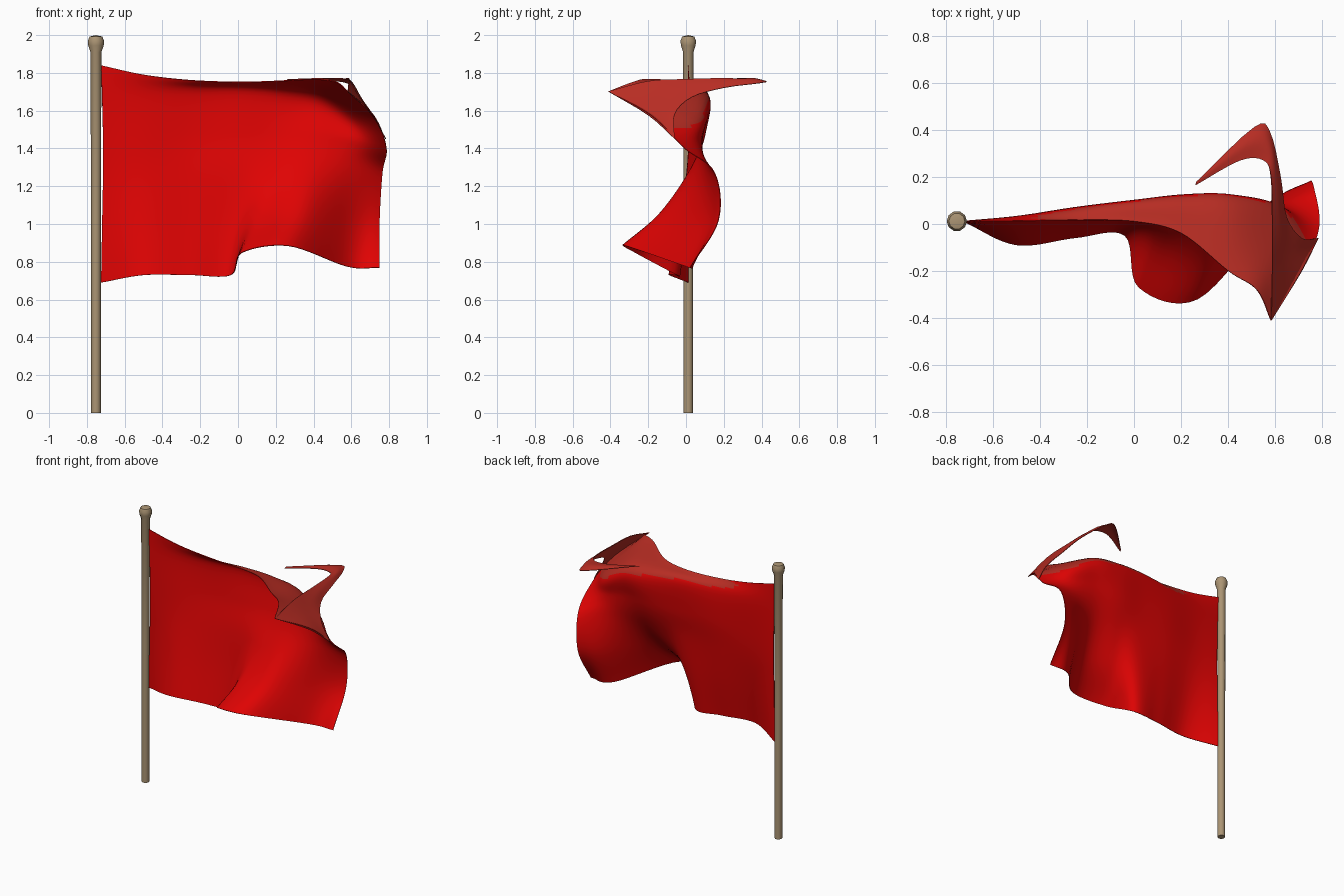
import bpy, bmesh, math
from mathutils import Vector

if "Cube" in bpy.data.objects:
    bpy.data.objects.remove(bpy.data.objects["Cube"])


def material(name, rgb):
    m = bpy.data.materials.new(name)
    m.diffuse_color = (*rgb, 1)
    m.use_nodes = True
    m.node_tree.nodes["Principled BSDF"].inputs["Base Color"].default_value = m.diffuse_color
    return m


RED = material("bright red", (0.74, 0.001, 0.001))
PALE = material("faded red", (0.48, 0.026, 0.017))
WOOD = material("tan wood", (0.41, 0.30, 0.175))


def spline(pts, n):
    """Catmull-Rom curve through pts, n steps per span."""
    p = [Vector(q) for q in pts]
    p = [2 * p[0] - p[1]] + p + [2 * p[-1] - p[-2]]
    out = []
    for i in range(1, len(p) - 2):
        a, b, c, d = p[i - 1:i + 3]
        for k in range(n):
            t = k / n
            out.append(0.5 * (2 * b + (c - a) * t + (2 * a - 5 * b + 4 * c - d) * t * t
                              + (3 * b - a - 3 * c + d) * t ** 3))
    return out + [p[-2]]


def finish(bm, name, mats, angle):
    me = bpy.data.meshes.new(name)
    bm.to_mesh(me)
    bm.free()
    for m in mats:
        me.materials.append(m)
    ob = bpy.data.objects.new(name, me)
    bpy.context.collection.objects.link(ob)
    bpy.ops.object.select_all(action='DESELECT')
    ob.select_set(True)
    bpy.context.view_layer.objects.active = ob
    bpy.ops.object.shade_smooth_by_angle(angle=math.radians(angle))
    return ob


def cloth(name, columns, n, all_pale=False):
    """Thin sheet lofted through columns of control points."""
    cols = [spline(c, n) for c in columns]
    rows = [spline(r, n) for r in zip(*cols)]
    bm = bmesh.new()
    vs = [[bm.verts.new(p) for p in r] for r in rows]
    for a, b in zip(vs, vs[1:]):
        for i in range(len(a) - 1):
            bm.faces.new((a[i], a[i + 1], b[i + 1], b[i]))
    bm.normal_update()
    bmesh.ops.solidify(bm, geom=bm.faces[:], thickness=0.004)
    bmesh.ops.recalc_face_normals(bm, faces=bm.faces[:])
    # upward-facing back of the top fold is faded
    for f in bm.faces:
        c = f.calc_center_median()
        up = f.normal.z > 0.4 and c.z > 1.5 and f.normal.y > 0
        f.material_index = int(all_pale or up)
    return finish(bm, name, (RED, PALE), 50)


# Pole with a rounded knob
bm = bmesh.new()
prof = [(0, 0), (.026, 0), (.026, 1.0), (.029, 1.91), (.041, 1.945),
        (.043, 1.97), (.034, 1.992), (0, 2.0)]
vs = [bm.verts.new((r, 0, z)) for r, z in prof]
es = [bm.edges.new(e) for e in zip(vs, vs[1:])]
bmesh.ops.spin(bm, geom=vs + es, axis=(0, 0, 1), cent=(0, 0, 0),
               angle=2 * math.pi, steps=10)
bmesh.ops.remove_doubles(bm, verts=bm.verts[:], dist=0.0005)
bmesh.ops.recalc_face_normals(bm, faces=bm.faces[:])
bmesh.ops.translate(bm, verts=bm.verts[:], vec=(-.752, .012, 0))
finish(bm, "pole", (WOOD,), 50)

# Waving flag: columns from the pole outward, each from bottom to top
cloth("flag", [
    [(-.725, .01, .69), (-.72, .01, .98), (-.715, .01, 1.25),
     (-.715, .01, 1.46), (-.72, .01, 1.69), (-.725, .01, 1.84)],
    [(-.50, -.09, .73), (-.50, -.04, 1.0), (-.50, 0, 1.25),
     (-.50, .02, 1.46), (-.50, .03, 1.68), (-.50, .01, 1.79)],
    [(-.25, -.06, .73), (-.25, -.01, 1.0), (-.25, .03, 1.27),
     (-.25, .06, 1.48), (-.25, .065, 1.69), (-.25, .015, 1.76)],
    [(-.04, -.05, .73), (-.02, .0, 1.0), (0, .04, 1.28),
     (0, .08, 1.48), (0, .095, 1.70), (0, .01, 1.75)],
    [(.02, -.27, .85), (.12, -.09, 1.04), (.18, .03, 1.28),
     (.21, .10, 1.48), (.22, .113, 1.69), (.2, -.04, 1.755)],
    [(.27, -.32, .885), (.34, -.13, 1.06), (.38, .03, 1.3),
     (.41, .09, 1.48), (.42, .10, 1.67), (.4, -.2, 1.765)],
    [(.58, .0, .775), (.60, .10, 1.04), (.61, .10, 1.3),
     (.63, .07, 1.43), (.62, .03, 1.57), (.52, -.28, 1.75)],
    [(.75, .02, .77), (.75, .17, 1.02), (.765, .15, 1.27),
     (.785, -.01, 1.40), (.72, -.18, 1.57), (.58, -.41, 1.70)],
], 8)

# Top corner, whipped back over the flag
cloth("flag_corner", [
    [(.58, -.41, 1.70), (.71, -.20, 1.575), (.78, -.06, 1.45)],
    [(.585, -.2, 1.755), (.65, -.13, 1.66), (.71, -.06, 1.58)],
    [(.585, 0, 1.765), (.62, .01, 1.72), (.645, .03, 1.67)],
    [(.58, .2, 1.77), (.60, .2, 1.75), (.62, .2, 1.72)],
    [(.55, .27, 1.765), (.57, .33, 1.765), (.575, .39, 1.745)],
    [(.45, .27, 1.765), (.48, .34, 1.77), (.51, .41, 1.755)],
    [(.26, .165, 1.76), (.262, .172, 1.763), (.265, .18, 1.765)],
], 4, True)
